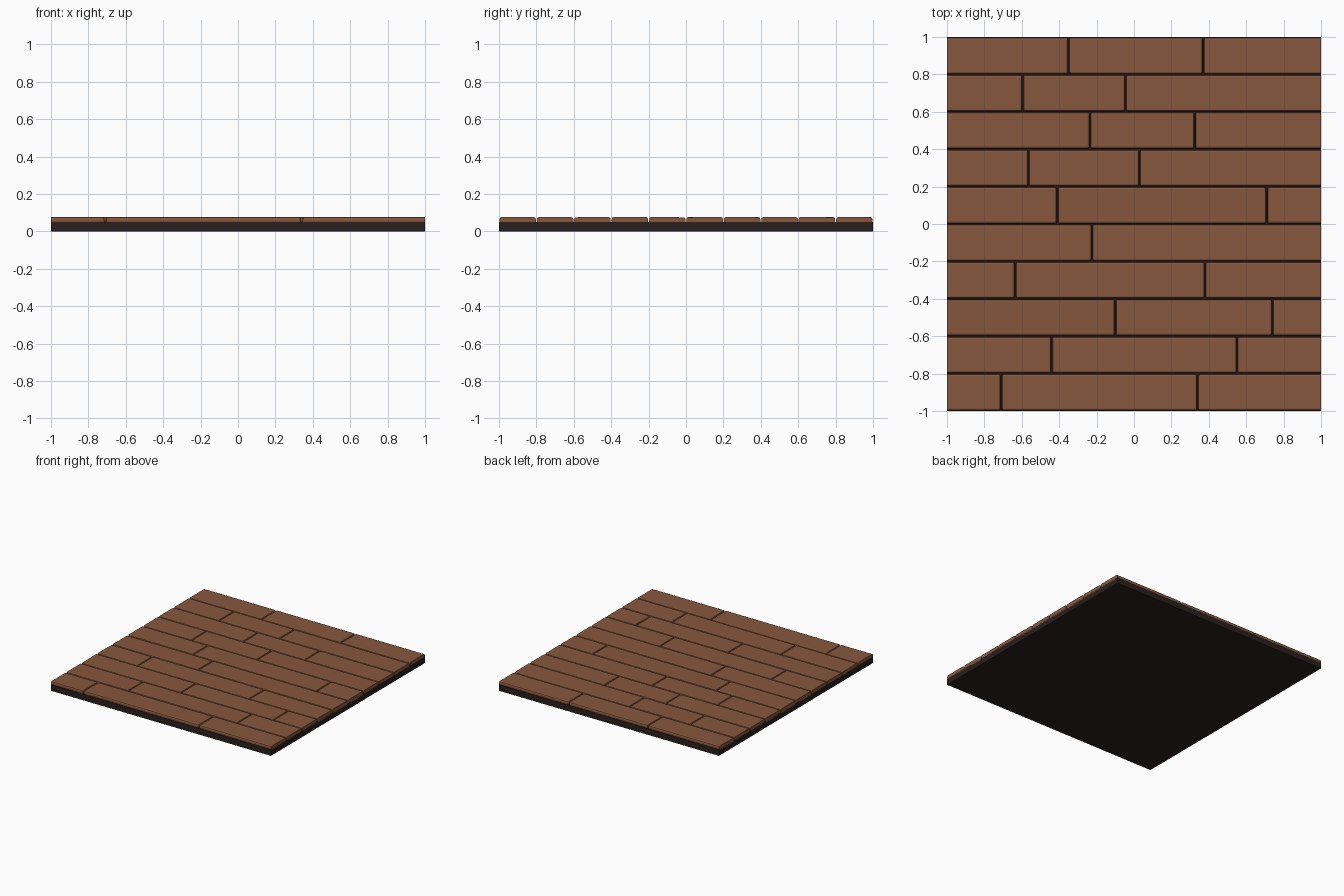
import bpy, bmesh, random
from mathutils import Matrix, Vector

if "Cube" in bpy.data.objects:
    bpy.data.objects.remove(bpy.data.objects["Cube"])

random.seed(4)

def material(name, rgb):
    m = bpy.data.materials.new(name)
    m.diffuse_color = (*rgb, 1)
    m.use_nodes = True
    m.node_tree.nodes["Principled BSDF"].inputs["Base Color"].default_value = m.diffuse_color
    return m

wood = material("brown wood", (0.242, 0.095, 0.047))
dark = material("dark subfloor", (0.022, 0.014, 0.013))

def box(name, lo, hi, mat, bevel=0.0, tilt=0.0):
    lo, hi = Vector(lo), Vector(hi)
    bm = bmesh.new()
    bmesh.ops.create_cube(bm, size=1)
    bmesh.ops.transform(bm, verts=bm.verts,
                        matrix=Matrix.Translation((lo + hi) / 2) @ Matrix.Diagonal((*(hi - lo), 1)))
    if bevel:
        # ends trimmed at the floor border stay square
        edges = [e for e in bm.edges if not all(abs(v.co.x) > 0.999 for v in e.verts)]
        bmesh.ops.bevel(bm, geom=edges, offset=bevel, segments=2, profile=0.5, affect='EDGES')
    # slightly uneven laying height
    mid = (lo + hi) / 2
    for v in bm.verts:
        v.co.z += tilt * (v.co.y - mid.y)
    me = bpy.data.meshes.new(name)
    bm.to_mesh(me)
    bm.free()
    me.materials.append(mat)
    ob = bpy.data.objects.new(name, me)
    bpy.context.collection.objects.link(ob)

# Subfloor slab
box("subfloor", (-1, -1, 0), (1, 1, 0.05), dark)

# Plank rows from front to back: x positions of the butt joints
rows = [(-0.71, 0.34), (-0.44, 0.55), (-0.10, 0.74), (-0.635, 0.38), (-0.225,),
        (-0.41, 0.71), (-0.565, 0.03), (-0.235, 0.325), (-0.595, -0.045), (-0.35, 0.37)]
gap = 0.0025
for r, joints in enumerate(rows):
    y = -1 + 0.2 * r
    stops = [-1, *joints, 1]
    for c, (a, b) in enumerate(zip(stops, stops[1:])):
        x0 = a if a == -1 else a + gap
        x1 = b if b == 1 else b - gap
        box(f"plank_{r + 1}_{c + 1}", (x0, y + gap, 0.042), (x1, y + 0.2 - gap, 0.076),
            wood, 0.011, random.uniform(-0.01, 0.01))
